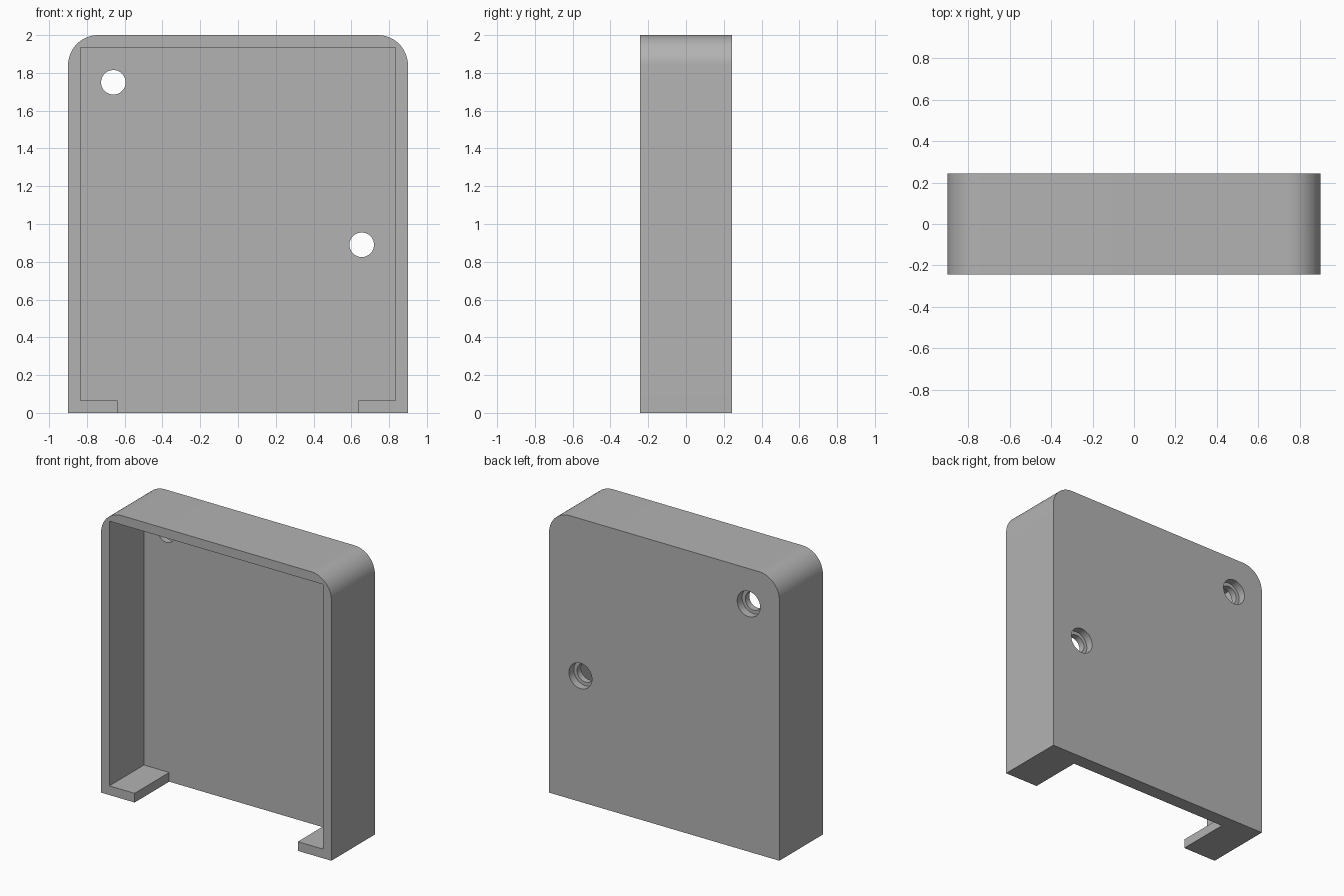
import bpy, bmesh, math
from mathutils import Matrix

cube = bpy.data.objects.get("Cube")
if cube:
    bpy.data.objects.remove(cube, do_unlink=True)

# Overall sizes
HALF_W, HEIGHT, HALF_D = 0.90, 2.0, 0.243
WALL, PANEL, RADIUS, FOOT_X = 0.065, 0.10, 0.16, 0.638
BACK_INNER = HALF_D - PANEL
OVER = 0.1  # how far cutters overshoot

grey = bpy.data.materials.new("light_grey")
grey.use_nodes = True
colour = (0.45, 0.45, 0.45, 1)
grey.diffuse_color = colour
grey.node_tree.nodes["Principled BSDF"].inputs["Base Color"].default_value = colour


def finish(bm, name):
    bmesh.ops.recalc_face_normals(bm, faces=bm.faces)
    mesh = bpy.data.meshes.new(name)
    bm.to_mesh(mesh)
    bm.free()
    obj = bpy.data.objects.new(name, mesh)
    mesh.materials.append(grey)
    bpy.context.collection.objects.link(obj)
    return obj


def prism(name, outline, y0, y1):
    """Extrude an x-z outline from y0 to y1."""
    bm = bmesh.new()
    face = bm.faces.new([bm.verts.new((x, y0, z)) for x, z in outline])
    new = bmesh.ops.extrude_face_region(bm, geom=[face])["geom"]
    verts = [v for v in new if isinstance(v, bmesh.types.BMVert)]
    bmesh.ops.translate(bm, verts=verts, vec=(0, y1 - y0, 0))
    return finish(bm, name)


def bore(name, x, z, radius, y0, y1):
    """Cylinder along y."""
    bm = bmesh.new()
    place = Matrix.Translation((x, (y0 + y1) / 2, z)) @ Matrix.Rotation(math.pi / 2, 4, "X")
    bmesh.ops.create_cone(bm, cap_ends=True, segments=48, radius1=radius,
                          radius2=radius, depth=y1 - y0, matrix=place)
    return finish(bm, name)


def cut(target, cutter):
    cutter.hide_render = True
    mod = target.modifiers.new("cut", "BOOLEAN")
    mod.operation, mod.solver, mod.object = "DIFFERENCE", "EXACT", cutter
    bpy.context.view_layer.objects.active = target
    bpy.ops.object.modifier_apply(modifier=mod.name)
    bpy.data.objects.remove(cutter, do_unlink=True)


# Housing block with two rounded top corners
STEPS = 16
outline = [(-HALF_W, 0), (HALF_W, 0)]
for side, start in ((1, 0), (-1, math.pi / 2)):
    for i in range(STEPS + 1):
        a = start + math.pi / 2 * i / STEPS
        outline.append((side * (HALF_W - RADIUS) + RADIUS * math.cos(a),
                        HEIGHT - RADIUS + RADIUS * math.sin(a)))
housing = prism("housing", outline, -HALF_D, HALF_D)

# Cavity, open at the front and between the two feet at the bottom
inner = HALF_W - WALL
cavity = [(-FOOT_X, -OVER), (FOOT_X, -OVER), (FOOT_X, WALL), (inner, WALL),
          (inner, HEIGHT - WALL), (-inner, HEIGHT - WALL), (-inner, WALL), (-FOOT_X, WALL)]
cut(housing, prism("cavity_cutter", cavity, -HALF_D - OVER, BACK_INNER))

# Two screw holes, counterbored from the back
for x, z in ((-0.66, 1.75), (0.655, 0.89)):
    cut(housing, bore("hole_cutter", x, z, 0.065, BACK_INNER - OVER, HALF_D + OVER))
    cut(housing, bore("counterbore_cutter", x, z, 0.09, HALF_D - 0.055, HALF_D + OVER))

bpy.ops.object.select_all(action="DESELECT")
housing.select_set(True)
bpy.context.view_layer.objects.active = housing
bpy.ops.object.shade_smooth_by_angle(angle=math.radians(30))
